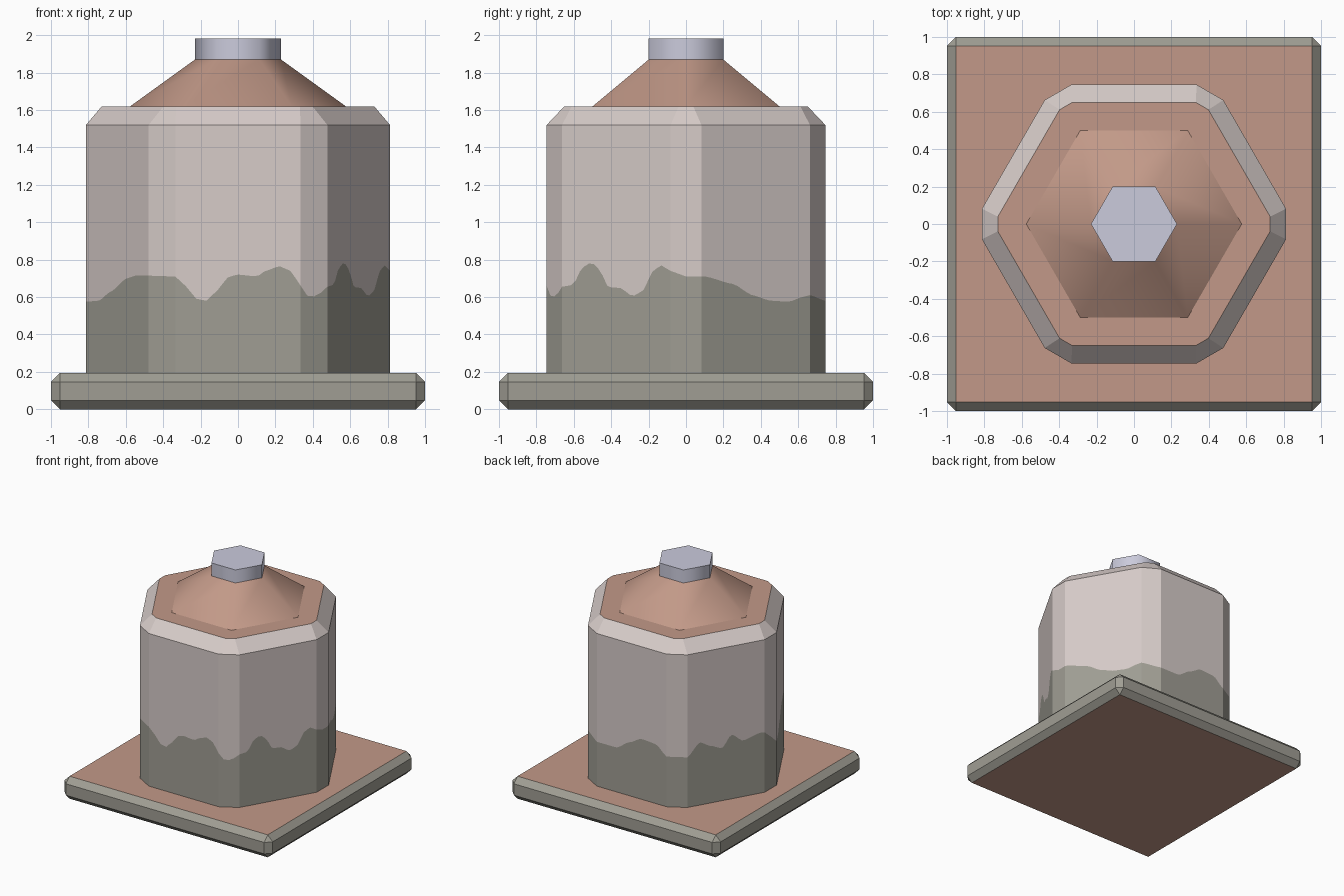
import bpy, bmesh, math

if "Cube" in bpy.data.objects:
    bpy.data.objects.remove(bpy.data.objects["Cube"])


def material(name, r, g, b):
    def lin(c):
        c /= 255
        return c / 12.92 if c <= 0.04045 else ((c + 0.055) / 1.055) ** 2.4
    m = bpy.data.materials.new(name)
    m.diffuse_color = (lin(r), lin(g), lin(b), 1)
    m.use_nodes = True
    m.node_tree.nodes["Principled BSDF"].inputs["Base Color"].default_value = m.diffuse_color
    return m


PLASTER = material("pale_plaster", 215, 204, 201)
STONE = material("grey_stone", 160, 158, 148)
CLAY = material("terracotta", 194, 153, 136)
METAL = material("pale_metal", 203, 203, 220)


def finish(name, bm, mats):
    bmesh.ops.recalc_face_normals(bm, faces=bm.faces)
    me = bpy.data.meshes.new(name)
    bm.to_mesh(me)
    bm.free()
    for m in mats:
        me.materials.append(m)
    ob = bpy.data.objects.new(name, me)
    bpy.context.collection.objects.link(ob)
    return ob


# Square base slab: chamfered box, clay on top and underneath
bm = bmesh.new()
bmesh.ops.create_cube(bm, size=2)
for v in bm.verts:
    v.co.z = 0.0975 + v.co.z * 0.0975
bmesh.ops.bevel(bm, geom=bm.edges[:], offset=0.048, segments=1, profile=0.5, affect='EDGES')
bm.normal_update()
for f in bm.faces:
    f.material_index = 1 if abs(f.normal.z) > 0.9 else 0
finish("base_slab", bm, [STONE, CLAY])


# Hexagon with clipped corners, counter-clockwise from the left corner
def clipped_hexagon(apothem, clip):
    R = apothem / math.cos(math.pi / 6)
    hexa = [(R * math.cos(math.pi + k * math.pi / 3), R * math.sin(math.pi + k * math.pi / 3))
            for k in range(6)]
    t, pts = clip / R, []
    for k in range(6):
        c, p, n = hexa[k], hexa[k - 1], hexa[(k + 1) % 6]
        pts += [tuple(c[i] + (q[i] - c[i]) * t for i in (0, 1)) for q in (p, n)]
    return pts[1:] + pts[:1]


# Height of the stone's wavy upper edge: (side number + fraction along it, z)
WAVE = [(0, .575), (.2, .58), (.4, .63), (.65, .7), (.8, .715), (2, .71), (2.08, .66),
        (2.17, .59), (2.25, .58), (2.31, .62), (2.43, .71), (2.5, .72), (2.65, .71),
        (2.72, .74), (2.83, .765), (2.92, .74), (3, .66), (3.3, .6), (3.6, .605), (4, .655),
        (4.1, .665), (4.19, .76), (4.27, .785), (4.34, .75), (4.43, .65), (4.53, .65),
        (4.65, .605), (4.74, .63), (4.84, .74), (4.91, .77), (5, .74), (5.5, .71), (6.03, .71),
        (6.29, .67), (6.47, .61), (6.64, .58), (6.81, .575), (6.93, .6), (7, .61), (8, .58),
        (8.28, .58), (8.47, .66), (8.64, .72), (8.85, .71), (9, .63), (10, .63), (10.16, .74),
        (10.3, .69), (10.45, .65), (10.57, .755), (10.72, .68), (10.95, .72), (11.5, .65),
        (12, .575)]


def wave_height(s):
    for (a, za), (b, zb) in zip(WAVE, WAVE[1:]):
        if a <= s <= b:
            t = (s - a) / (b - a)
            return za + (zb - za) * (0.5 * t + 0.5 * t * t * (3 - 2 * t))


# Body: wall split along the wavy line, sloped shoulder, clay top
outer, inner = clipped_hexagon(0.745, 0.095), clipped_hexagon(0.65, 0.045)
bm = bmesh.new()
rings = [[], [], [], []]
for k in range(12):
    n = 24 if k % 2 == 0 else 4
    for j in range(n):
        t = j / n
        at = lambda pts: [pts[k][i] + (pts[(k + 1) % 12][i] - pts[k][i]) * t for i in (0, 1)]
        o, q = at(outer), at(inner)
        for ring, xy, z in zip(rings, (o, o, o, q), (0.19, wave_height(k + t), 1.52, 1.62)):
            ring.append(bm.verts.new((*xy, z)))
for r in range(3):
    lo, hi = rings[r], rings[r + 1]
    for i in range(len(lo)):
        j = (i + 1) % len(lo)
        f = bm.faces.new((lo[i], lo[j], hi[j], hi[i]))
        f.material_index = 1 if r == 0 else 0
bm.faces.new(rings[3]).material_index = 2
finish("body", bm, [PLASTER, STONE, CLAY])


# Six-sided roof and cap: smooth round the sides, sharp rims
def hex_frustum(name, r1, r2, z1, z2, top, mat):
    bm = bmesh.new()
    lo, hi = [[bm.verts.new((r * math.cos(k * math.pi / 3), r * math.sin(k * math.pi / 3), z))
               for k in range(6)] for r, z in ((r1, z1), (r2, z2))]
    for i in range(6):
        j = (i + 1) % 6
        bm.faces.new((lo[i], lo[j], hi[j], hi[i])).smooth = True
    if top:
        bm.faces.new(hi)
        for e in bm.edges:
            e.smooth = not (e.verts[0] in hi and e.verts[1] in hi)
    finish(name, bm, [mat])


hex_frustum("roof", 0.576, 0.23, 1.62, 1.87, False, CLAY)
hex_frustum("cap", 0.23, 0.23, 1.87, 1.983, True, METAL)
